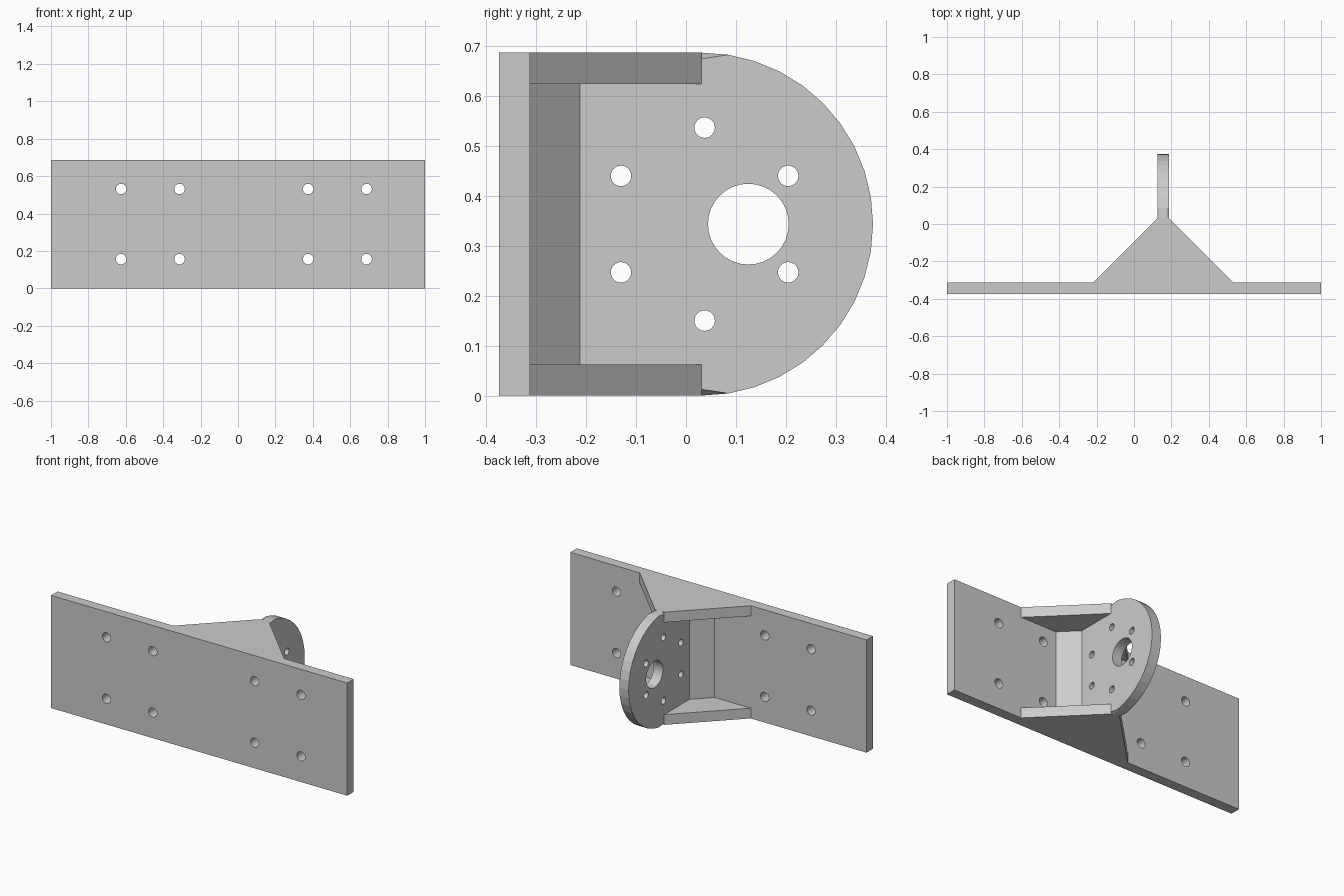
import bpy, bmesh
from math import sin, cos, pi, radians

cube = bpy.data.objects.get("Cube")
if cube:
    bpy.data.objects.remove(cube, do_unlink=True)

# Main dimensions
T = 0.0625                      # sheet thickness
H = 0.6875                      # overall height
MID = H / 2
PX = 0.15625                    # centre of the upright plate in x
BACK, WALL = -0.375, -0.3125    # base plate front and rear faces
ARC_Y = WALL + MID              # where the rounded end begins

grey = bpy.data.materials.new("grey")
grey.use_nodes = True
grey.diffuse_color = (0.6, 0.6, 0.6, 1)
grey.node_tree.nodes["Principled BSDF"].inputs["Base Color"].default_value = (0.6, 0.6, 0.6, 1)

MAPS = {"x": lambda u, v, w: (w, u, v),
        "y": lambda u, v, w: (u, w, v),
        "z": lambda u, v, w: (u, v, w)}


def add_prism(bm, outline, axis, low, high):
    """Extrude a 2D outline along an axis."""
    put = MAPS[axis]
    a = [bm.verts.new(put(u, v, low)) for u, v in outline]
    b = [bm.verts.new(put(u, v, high)) for u, v in outline]
    bm.faces.new(a)
    bm.faces.new(b[::-1])
    for i in range(len(a)):
        j = (i + 1) % len(a)
        bm.faces.new((a[i], b[i], b[j], a[j]))


def finish(name, bm):
    bmesh.ops.recalc_face_normals(bm, faces=bm.faces[:])
    mesh = bpy.data.meshes.new(name)
    bm.to_mesh(mesh)
    bm.free()
    mesh.materials.append(grey)
    obj = bpy.data.objects.new(name, mesh)
    bpy.context.collection.objects.link(obj)
    return obj


def prism(name, outline, axis, low, high):
    bm = bmesh.new()
    add_prism(bm, outline, axis, low, high)
    return finish(name, bm)


def drill(obj, holes, axis, low, high):
    """Cut round holes given as (u, v, radius)."""
    bm = bmesh.new()
    for u, v, r in holes:
        ring = [(u + r * cos(k * pi / 16), v + r * sin(k * pi / 16)) for k in range(32)]
        add_prism(bm, ring, axis, low, high)
    cutter = finish("hole_cutter", bm)
    cutter.hide_render = True
    mod = obj.modifiers.new("holes", "BOOLEAN")
    mod.operation, mod.solver, mod.object = "DIFFERENCE", "EXACT", cutter
    bpy.context.view_layer.objects.active = obj
    bpy.ops.object.modifier_apply(modifier=mod.name)
    bpy.data.objects.remove(cutter, do_unlink=True)


# Base plate with eight screw holes
base = prism("base_plate", [(-1, 0), (1, 0), (1, H), (-1, H)], "y", BACK, WALL)
drill(base, [(x, MID + dz, 0.028) for x in (-0.625, -0.3125, 0.375, 0.6875)
             for dz in (-0.1875, 0.1875)], "y", BACK - 0.1, WALL + 0.1)

# Upright plate: notched for the gussets, rounded at the rear
outline = [(ARC_Y, H - T), (WALL, H - T), (WALL, T), (ARC_Y, T)]
outline += [(ARC_Y + MID * cos(radians(a)), MID + MID * sin(radians(a)))
            for a in range(-90, 91, 9)]
bm = bmesh.new()
add_prism(bm, outline, "x", PX - T / 2, PX + T / 2)

# Chamfer both sides of the rounded rim
rim = []
for e in bm.edges:
    p, q = (v.co for v in e.verts)
    on_arc = all(abs(((c.y - ARC_Y) ** 2 + (c.z - MID) ** 2) ** 0.5 - MID) < 1e-4
                 and c.y > ARC_Y - 1e-4 for c in (p, q))
    if on_arc and abs(p.x - q.x) < 1e-5:
        rim.append(e)
bmesh.ops.bevel(bm, geom=rim, offset=0.0125, segments=1, affect="EDGES")
plate = finish("motor_plate", bm)

# Shaft hole and ring of six bolt holes
holes = [(0.125, MID, 0.081)]
holes += [(0.0373 + 0.1935 * cos(radians(a)), MID + 0.1935 * sin(radians(a)), 0.0205)
          for a in range(30, 390, 60)]
drill(plate, holes, "x", PX - 0.1, PX + 0.1)

# Upper and lower gussets
half = MID + T / 2
gusset = [(PX - half, WALL), (PX + half, WALL), (PX + T / 2, ARC_Y), (PX - T / 2, ARC_Y)]
prism("lower_gusset", gusset, "z", 0, T)
prism("upper_gusset", gusset, "z", H - T, H)

# Corner braces between the base and the upright plate
for name, s in (("left_corner_brace", 1), ("right_corner_brace", -1)):
    x = PX + s * T / 2
    prism(name, [(x, WALL), (x + s * 0.1, WALL), (x, WALL + 0.1)], "z", T, H - T)
